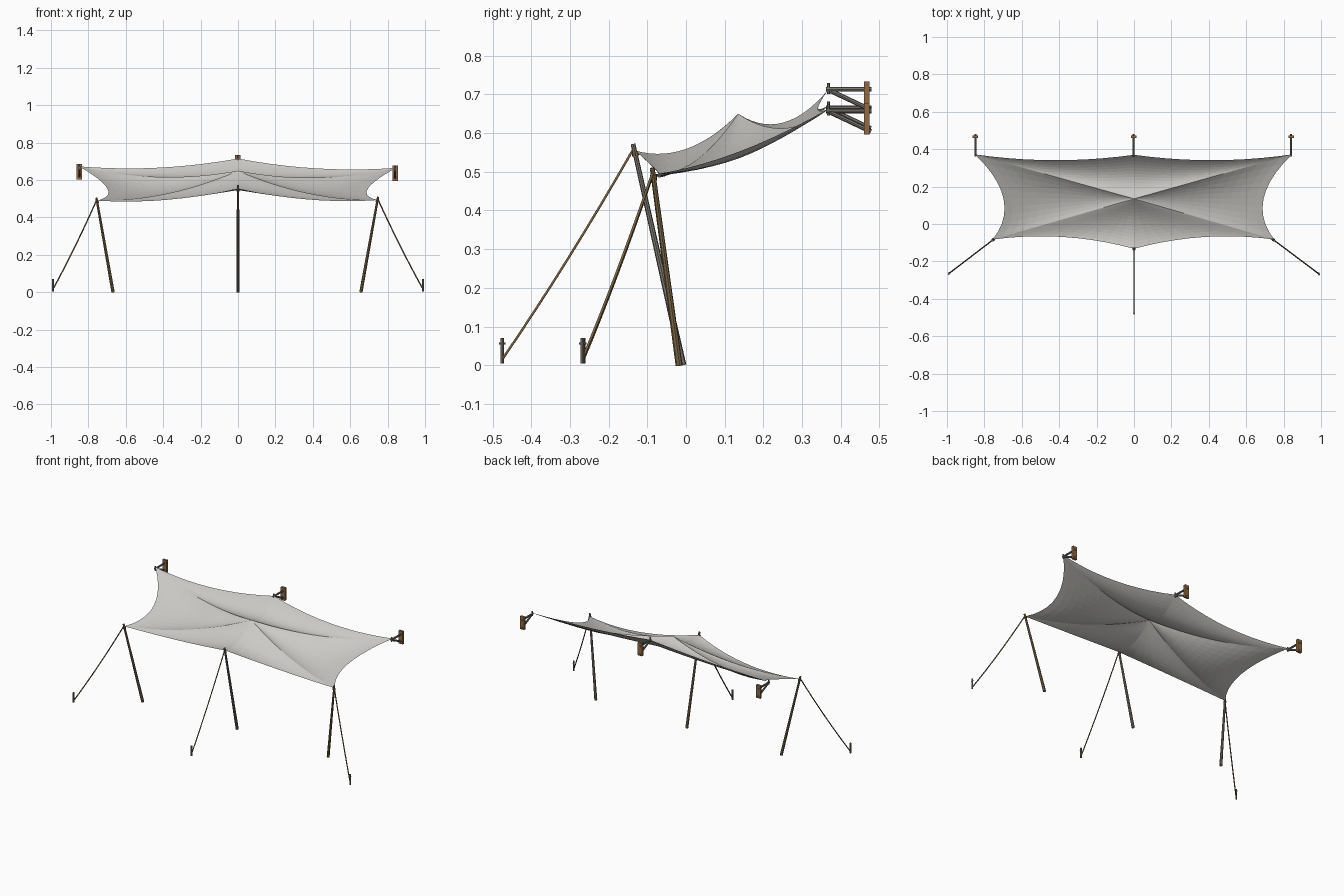
import bpy, bmesh
from mathutils import Vector

cube = bpy.data.objects.get("Cube")
if cube:
    bpy.data.objects.remove(cube)


def material(name, rgb):
    m = bpy.data.materials.new(name)
    m.use_nodes = True
    m.diffuse_color = (*rgb, 1)
    m.node_tree.nodes["Principled BSDF"].inputs["Base Color"].default_value = (*rgb, 1)
    return m


CLOTH = material("pale cloth", (0.60, 0.59, 0.56))
BROWN = material("weathered brown wood", (0.23, 0.155, 0.075))
GREY = material("weathered grey wood", (0.21, 0.19, 0.165))
PLANK = material("orange brown plank", (0.27, 0.145, 0.06))
ROPE = material("dark rope", (0.19, 0.125, 0.055))


def finish(name, bm, *mats):
    me = bpy.data.meshes.new(name)
    bmesh.ops.recalc_face_normals(bm, faces=bm.faces)
    bm.to_mesh(me)
    bm.free()
    ob = bpy.data.objects.new(name, me)
    bpy.context.collection.objects.link(ob)
    for m in mats:
        me.materials.append(m)
    return ob


def rod(name, a, b, r1, r2, *mats, sides=8):
    """Tapered rod between two points."""
    a, b = Vector(a), Vector(b)
    bm = bmesh.new()
    bmesh.ops.create_cone(bm, cap_ends=True, segments=sides, radius1=r1,
                          radius2=r2, depth=(b - a).length)
    turn = (b - a).to_track_quat('Z', 'Y').to_matrix().to_4x4()
    turn.translation = (a + b) / 2
    bm.transform(turn)
    return finish(name, bm, *mats)


def box(name, centre, size, mat):
    bm = bmesh.new()
    bmesh.ops.create_cube(bm, size=1)
    bmesh.ops.scale(bm, vec=size, verts=bm.verts)
    bmesh.ops.translate(bm, vec=centre, verts=bm.verts)
    return finish(name, bm, mat)


# Canopy: rays run from the raised centre to a scalloped rim, sagging on the way
peak = Vector((0, 0.135, 0.65))
# anchor point, sag of its ray
anchors = [((0, 0.37, 0.715), 0.055), ((0.845, 0.372, 0.665), 0.045),
           ((0.75, -0.083, 0.493), 0.042), ((0, -0.132, 0.555), 0.043),
           ((-0.755, -0.083, 0.49), 0.042), ((-0.85, 0.372, 0.673), 0.045)]
# rim scallop offset at mid-span, panel bulge
back = (Vector((0, -0.03, -0.028)), 0.0)
front = (Vector((0, 0.038, -0.028)), 0.008)
side_l = (Vector((-0.105, -0.01, -0.028)), -0.018)
side_r = (Vector((0.105, -0.01, -0.028)), -0.018)
panels = [back, side_l, front, front, side_r, back]

SPAN, RINGS = 10, 14
bm = bmesh.new()
rays = []
for i, (scallop, bulge) in enumerate(panels):
    (a, sag_a), (b, sag_b) = anchors[i], anchors[(i + 1) % len(anchors)]
    for k in range(SPAN):
        s = k / SPAN
        hump = 4 * s * (1 - s)
        chord = Vector(a).lerp(Vector(b), s)
        sag = sag_a + (sag_b - sag_a) * s - bulge * hump
        ray = []
        for j in range(1, RINGS + 1):
            t = j / RINGS
            p = peak.lerp(chord, t) + scallop * hump * t * t
            p.z -= sag * 4 * t * (1 - t)
            ray.append(bm.verts.new(p))
        rays.append(ray)
tip = bm.verts.new(peak)
for i, ray in enumerate(rays):
    nxt = rays[(i + 1) % len(rays)]
    bm.faces.new((tip, nxt[0], ray[0]))
    for j in range(RINGS - 1):
        bm.faces.new((ray[j], nxt[j], nxt[j + 1], ray[j + 1]))
finish("canopy_cloth", bm, CLOTH)

# Poles, guy ropes and ground stakes
supports = [("right", (-0.668, -0.018, 0), (-0.757, -0.087, 0.505), (-0.99, -0.265)),
            ("middle", (0, -0.008, 0), (0, -0.137, 0.572), (0, -0.475)),
            ("left", (0.657, -0.018, 0), (0.749, -0.087, 0.51), (0.99, -0.268))]
for side, foot, top, (sx, sy) in supports:
    pole = rod(side + "_pole", foot, top, 0.009, 0.006, BROWN, GREY)
    inward = -1 if foot[0] > 0 else 1
    for f in pole.data.polygons:
        f.material_index = int(f.normal.x * inward > 0.3)

    start, end = Vector(top) - Vector((0, 0, 0.015)), Vector((sx, sy, 0.015))
    curve = bpy.data.curves.new(side + "_guy_rope", 'CURVE')
    curve.dimensions = '3D'
    curve.bevel_depth = 0.0035
    curve.bevel_resolution = 1
    curve.use_fill_caps = True
    line = curve.splines.new('POLY')
    line.points.add(8)
    for k, pt in enumerate(line.points):
        t = k / 8
        p = start.lerp(end, t)
        p.z -= 0.012 * 4 * t * (1 - t)
        pt.co = (*p, 1)
    curve.materials.append(ROPE)
    bpy.context.collection.objects.link(bpy.data.objects.new(side + "_guy_rope", curve))

    # Loop of rope round the pole head
    head = Vector(top).lerp(Vector(foot), 0.035)
    rod(side + "_pole_binding", head, head.lerp(Vector(foot), 0.02), 0.009, 0.009, ROPE)
    rod(side + "_stake", (sx, sy, 0.005), (sx, sy, 0.07), 0.005, 0.005, GREY)
    rod(side + "_stake_pin", (sx, sy - 0.008, 0.056), (sx, sy + 0.008, 0.056),
        0.003, 0.003, GREY, sides=6)

# Wall brackets: plank, arm, diagonal brace and hook pin
for side, x, z in (("right", -0.848, 0.665), ("middle", -0.002, 0.713), ("left", 0.84, 0.657)):
    box(side + "_wall_plank", (x, 0.467, z - 0.02), (0.03, 0.015, 0.082), PLANK)
    rod(side + "_bracket_arm", (x, 0.362, z), (x, 0.48, z), 0.006, 0.006, GREY)
    rod(side + "_bracket_brace", (x, 0.372, z - 0.003), (x, 0.478, z - 0.053),
        0.006, 0.006, GREY)
    rod(side + "_hook_pin", (x, 0.368, z - 0.012), (x, 0.368, z + 0.017),
        0.004, 0.004, GREY, sides=6)
